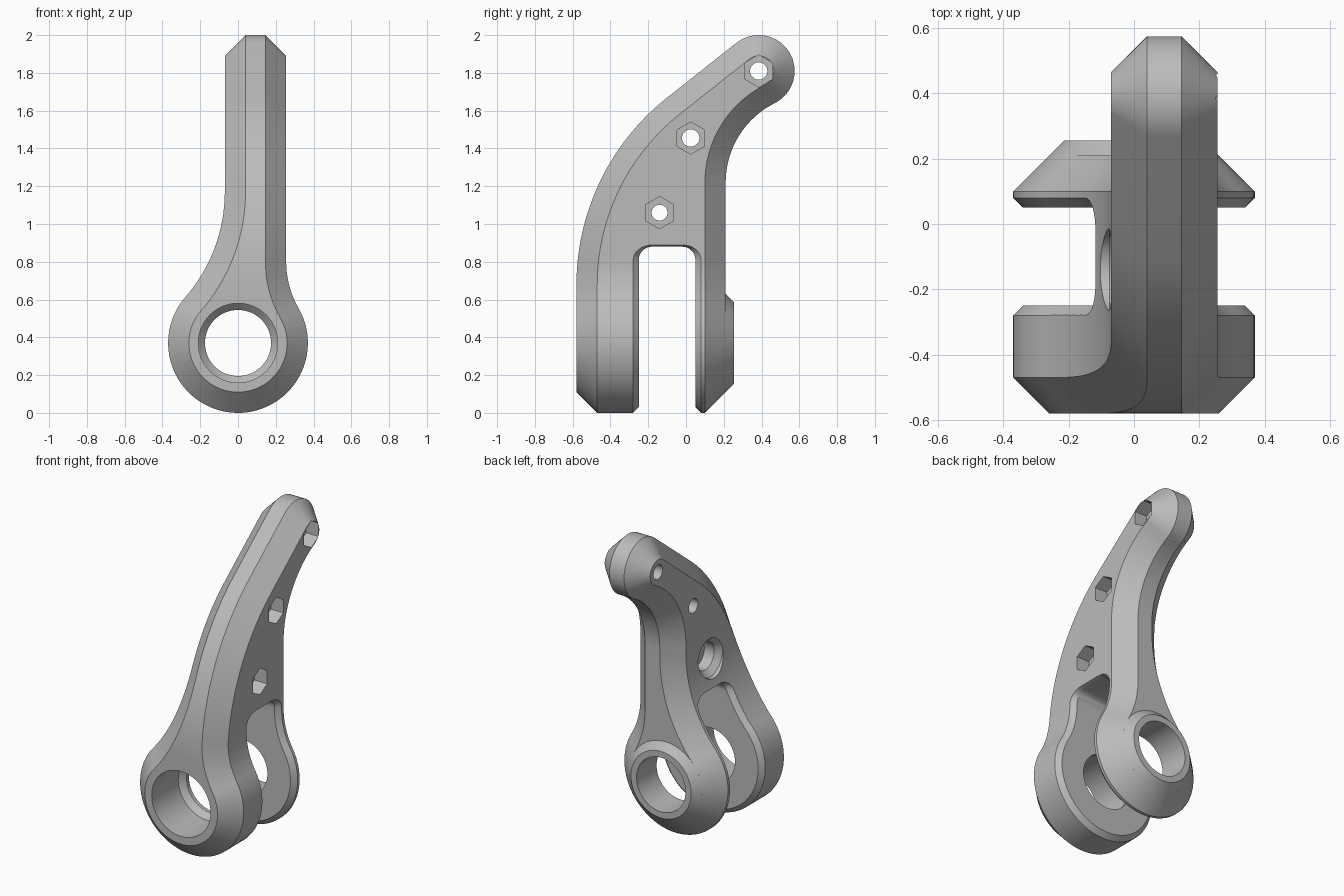
import bpy, bmesh
from math import sin, cos, asin, atan2, sqrt, pi, radians

if "Cube" in bpy.data.objects:
    bpy.data.objects.remove(bpy.data.objects["Cube"], do_unlink=True)

grey = bpy.data.materials.new("plain grey")
grey.use_nodes = True
grey.diffuse_color = (0.5, 0.5, 0.5, 1)
grey.node_tree.nodes["Principled BSDF"].inputs["Base Color"].default_value = (0.5, 0.5, 0.5, 1)

RING, CH, LIP, SEAM = 0.37, 0.11, 0.03, 0.64   # eye radius, chamfers, leg joint height


def make(name, bm):
    bmesh.ops.remove_doubles(bm, verts=bm.verts, dist=1e-5)
    bmesh.ops.recalc_face_normals(bm, faces=bm.faces)
    mesh = bpy.data.meshes.new(name)
    bm.to_mesh(mesh)
    bm.free()
    mesh.materials.append(grey)
    obj = bpy.data.objects.new(name, mesh)
    bpy.context.collection.objects.link(obj)
    return obj


def skin(bm, rings):
    """Bridge closed rings of points with quads."""
    rows = [[bm.verts.new(p) for p in r] for r in rings]
    n = len(rows[0])
    for a, b in zip(rows, rows[1:]):
        for i in range(n):
            j = (i + 1) % n
            bm.faces.new((a[i], a[j], b[j], b[i]))
    return rows


def loft(name, rings, cap_end=True):
    bm = bmesh.new()
    rows = skin(bm, rings)
    bm.faces.new(rows[0])
    if cap_end:
        bm.faces.new(rows[-1])
    return make(name, bm)


def turned(name, axis, centre, stations, n=48):
    """Round or hexagonal solid along x or y, from (position, radius) stations."""
    u, z = centre
    rings = []
    for pos, r in stations:
        ring = []
        for i in range(n):
            a = 2 * pi * i / n
            s, c = u + r * sin(a), z + r * cos(a)
            ring.append((pos, s, c) if axis == "x" else (s, pos, c))
        rings.append(ring)
    return loft(name, rings)


def cut(obj, cutters):
    bpy.context.view_layer.objects.active = obj
    for c in cutters:
        c.hide_render = True
        mod = obj.modifiers.new("cut", "BOOLEAN")
        mod.operation, mod.solver, mod.object = "DIFFERENCE", "EXACT", c
        bpy.ops.object.modifier_apply(modifier=mod.name)


# Front outline: straight arm flaring by a tangent arc into a round eye
class Flank:
    def __init__(self, side, width, z0):
        self.s, self.w, self.z0, self.h = side, width, z0, z0 - RING
        self.R = (width**2 + self.h**2 - RING**2) / (2 * RING - 2 * width)
        self.angle = atan2(self.h, width + self.R)

    def joint(self, d):
        return RING + (RING - d) * sin(self.angle)

    def x(self, z, d=0.0):
        if z >= self.z0:
            v = self.w - d
        elif z >= self.joint(d):
            v = self.w + self.R - sqrt((self.R + d)**2 - (z - self.z0)**2)
        else:
            v = sqrt(max(0, (RING - d)**2 - (z - RING)**2))
        return self.s * v


left, right = Flank(-1, 0.07, 1.17), Flank(1, 0.255, 0.8)


# Legs: outline lofted in depth with chamfer insets
def leg_ring(y, d):
    def chain(f):
        return [(f.x(z, d), y, z) for z in
                (SEAM + (f.joint(d) - SEAM) * k / 5 for k in range(5))]
    a, b = pi - left.angle, 2 * pi + right.angle
    arc = [a + (b - a) * k / 56 for k in range(57)]
    r = RING - d
    return chain(left) + [(r * cos(t), y, RING + r * sin(t)) for t in arc] + chain(right)[::-1]


front_leg = loft("front_leg", [leg_ring(y, d) for y, d in
                 ((-0.58, CH), (-0.47, 0), (-0.28, 0), (-0.25, LIP))])
rear_leg = loft("rear_leg", [leg_ring(y, d) for y, d in
                ((0.05, LIP), (0.08, 0), (0.10, 0), (0.21, CH))])
rear_boss = turned("rear_boss", "y", (0, RING), [(0.2, 0.27), (0.255, 0.215)], 72)

bore = turned("bore_cutter", "y", (0, RING),
              [(-0.7, 0.21), (-0.31, 0.21), (-0.275, 0.175), (0.4, 0.175)], 64)
for part in (front_leg, rear_leg, rear_boss):
    cut(part, [bore])

# Curved arm: rows of (front point, its inset, back point, its inset) in y, z
FR, FZ, SWEEP = 1.263, 0.678, radians(51.7)     # front arc
BR, BZ = 0.469, 1.22                            # back arc
TY, TZ, TR = 0.385, 1.81, 0.19                  # rounded tip


def polar(cy, cz, r, a):
    return cy + r * cos(a), cz + r * sin(a)


def front_pair(phi):
    return [polar(-0.58 + FR, FZ, r, pi - phi) for r in (FR, FR - CH)]


def back_pair(a):
    return [polar(0.21 + BR, BZ, r, a) for r in (BR, BR + CH)]


def tip_pair(a):
    return [polar(TY, TZ, r, a) for r in (TR, TR - CH)]


rows = []
for k in range(19):
    z = SEAM + (BZ - SEAM) * k / 18
    phi = asin(max(0, z - FZ) / (FR - CH))
    front = front_pair(phi) if z > FZ else [(-0.58, z), (-0.58 + CH, z)]
    rows.append(front + [(0.21, z), (0.21 - CH, z)])
back_end = atan2(TZ - BZ, TY - 0.21 - BR)
for k in range(1, 17):
    t = k / 16
    rows.append(front_pair(phi + (SWEEP - phi) * t) + back_pair(pi + (back_end - pi) * t))
top, low = pi - SWEEP, back_end - pi
mid = (top + low) / 2
for k in range(17):
    t = k / 16
    rows.append(tip_pair(top + (mid - top) * t) + tip_pair(low + (mid - low) * t))

rings = []
for f, fi, b, bi in rows:
    rings.append([(left.x(f[1], CH), *f), (right.x(f[1], CH), *f),
                  (right.x(fi[1]), *fi), (right.x(bi[1]), *bi),
                  (right.x(b[1], CH), *b), (left.x(b[1], CH), *b),
                  (left.x(bi[1]), *bi), (left.x(fi[1]), *fi)])
arm = loft("curved_arm", rings, cap_end=False)


# Fork slot cutter: rounded arch flaring outwards at both flanks
def arch(flank, inset, d):
    half = [(0.15 + d, z) for z in (0.58, 0.63, 0.68, 0.73, 0.77)]
    for k in range(9):
        a = pi / 2 * k / 8
        half.append((0.08 + (0.07 + d) * cos(a), 0.81 + (0.07 + 0.3 * d) * sin(a)))
    pts = [(-y, z) for y, z in half] + half[::-1]
    return [(flank.x(z, inset), y - 0.1, z) for y, z in pts]


bm = bmesh.new()
slots = skin(bm, [arch(left, -0.05, 0.05 + LIP), arch(left, LIP, 0),
                  arch(right, LIP, 0), arch(right, -0.05, 0.05 + LIP)])
n = len(slots[0])
for end in (slots[0], slots[-1]):
    for i in range(n // 2 - 1):
        bm.faces.new((end[i], end[i + 1], end[n - 2 - i], end[n - 1 - i]))
cutters = [make("slot_cutter", bm)]

# Pin holes, one recessed, with hexagonal pockets on the left flank
for centre in ((TY, TZ), (0.025, 1.455)):
    cutters.append(turned("hole_cutter", "x", centre, [(-0.5, 0.046), (0.5, 0.046)], 32))
cutters.append(turned("recess_cutter", "x", (-0.14, 1.06),
               [(-0.5, 0.125), (-0.075, 0.125), (-0.04, 0.09), (0.03, 0.09),
                (0.031, 0.042), (0.5, 0.042)]))
for centre in ((TY, TZ), (0.025, 1.455), (-0.14, 1.06)):
    cutters.append(turned("hex_cutter", "x", centre, [(0.165, 0.085), (0.5, 0.085)], 6))
cut(arm, cutters)

# Remove helpers and shade
for c in cutters + [bore]:
    bpy.data.objects.remove(c, do_unlink=True)
for part in (arm, front_leg, rear_leg, rear_boss):
    bpy.ops.object.select_all(action="DESELECT")
    part.select_set(True)
    bpy.context.view_layer.objects.active = part
    bpy.ops.object.shade_smooth_by_angle(angle=radians(30))
